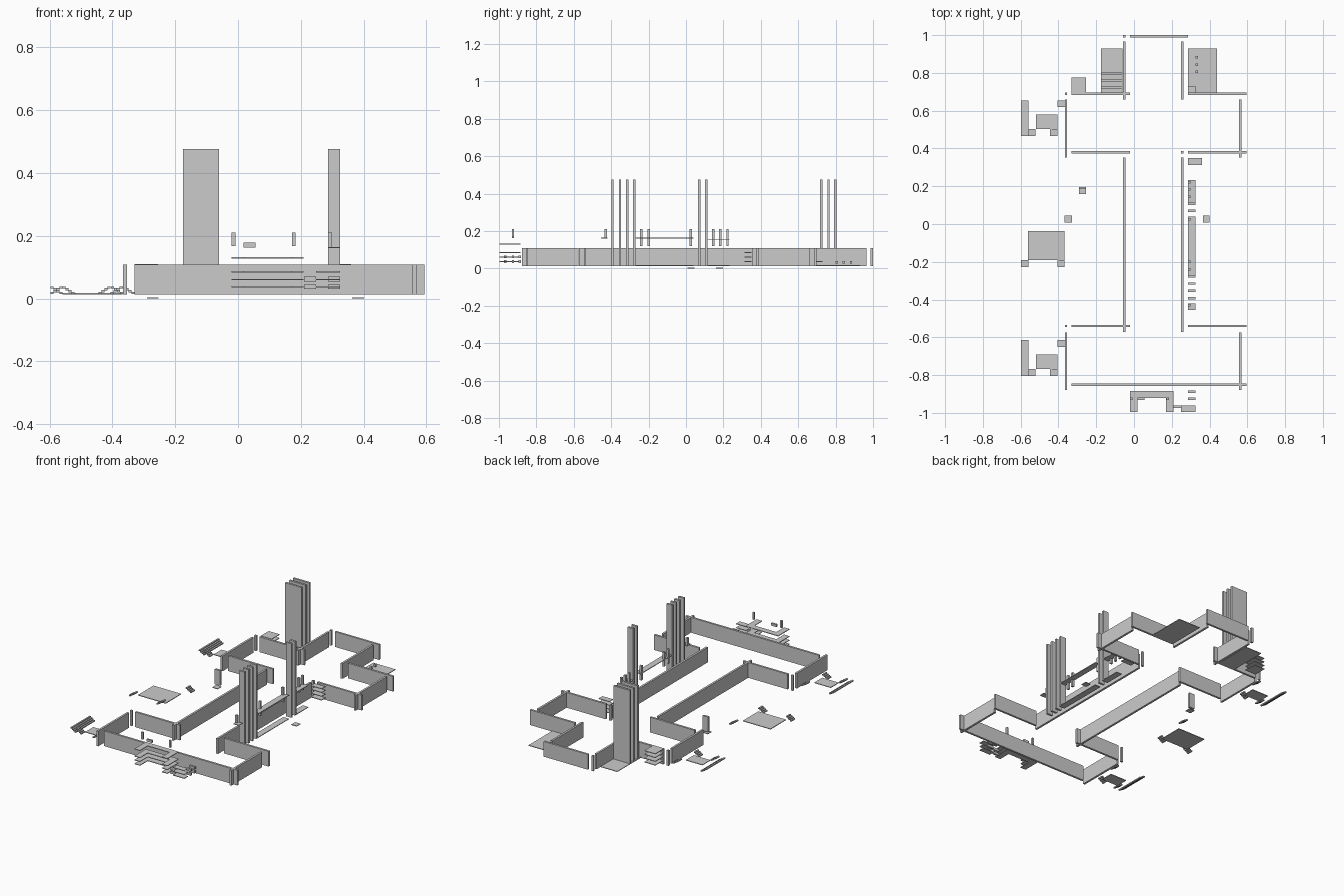
import bpy, bmesh
from mathutils import Vector


def part(name, boxes):
    """One object made of axis-aligned boxes (x0, x1, y0, y1, z0, z1)."""
    bm = bmesh.new()
    for x0, x1, y0, y1, z0, z1 in boxes:
        vs = bmesh.ops.create_cube(bm, size=1)["verts"]
        for v in vs:
            v.co = Vector(((x0 + x1) / 2 + v.co.x * (x1 - x0),
                           (y0 + y1) / 2 + v.co.y * (y1 - y0),
                           (z0 + z1) / 2 + v.co.z * (z1 - z0)))
    me = bpy.data.meshes.new(name)
    bm.to_mesh(me)
    bm.free()
    ob = bpy.data.objects.new(name, me)
    bpy.context.collection.objects.link(ob)
    return ob


T = 0.0065            # half wall thickness
Z0, Z1 = 0.013, 0.108  # wall foot and top
S = 0.004             # slab thickness


def wall_x(y, x0, x1):
    return (x0, x1, y - T, y + T, Z0, Z1)


def wall_y(x, y0, y1):
    return (x - T, x + T, y0, y1, Z0, Z1)


def slab(x0, x1, y0, y1, z=0.013):
    return (x0, x1, y0, y1, z, z + S)


def stack(x0, x1, y0, y1, levels):
    return [slab(x0, x1, y0, y1, z - S / 2) for z in levels]


# Outer walls of the floor plan
walls = [wall_x(-0.85, -0.33, 0.595), wall_x(0.9935, -0.02, 0.287)]
for y in (0.69, 0.38, -0.54):
    walls += [wall_x(y, -0.33, -0.02), wall_x(y, 0.285, 0.595)]
for x in (-0.36, 0.563):
    walls += [wall_y(x, 0.352, 0.66), wall_y(x, -0.878, -0.574)]
for x in (-0.051, 0.256):
    walls += [wall_y(x, -0.572, 0.352), wall_y(x, 0.66, 0.966)]
part("outer_walls", walls)

# Thin posts standing in the corner gaps
part("corner_posts", [wall_y(x, y - T, y + T) for x, y in
     ((-0.051, 0.9935), (-0.36, 0.69), (0.256, 0.38), (-0.36, -0.54))])

# Tall chimney slabs
part("rear_chimney", [(-0.175, -0.06, y - T, y + T, Z0, 0.476)
                      for y in (0.723, 0.762, 0.799)])
part("side_chimneys", [(0.286, 0.325, y - T, y + T, Z0, 0.476)
                       for y in (-0.393, -0.353, -0.315, -0.277, 0.071, 0.108)])

# Front porch: stacked U-shaped trays
LV = (0.0375, 0.061, 0.085, 0.13)
porch = []
for a in ((-0.02, 0.208, -0.92, -0.884), (-0.02, 0.018, -0.996, -0.92),
          (0.17, 0.208, -0.996, -0.92)):
    porch += stack(*a, LV)
part("porch_trays", porch)
part("porch_side_steps", stack(0.248, 0.325, -0.996, -0.96, LV[:3]))
rails = []
for z in (0.030, 0.055):
    rails += [(0.21, 0.248, -0.973, -0.96, z, z + 0.015)]
    rails += [(0.286, 0.325, y - T, y + T, z, z + 0.015) for y in (-0.925, -0.888)]
part("porch_rails", rails)
part("porch_posts", [(x - 0.006, x + 0.006, -0.931, -0.919, 0.167, 0.211)
                     for x in (-0.014, 0.178)])
part("porch_beam", [(0.018, 0.055, -0.931, -0.919, 0.163, 0.178)])

# Balcony rails along the right wall
part("balcony_floors", [slab(0.286, 0.325, y0, y1, z) for y0, y1, z in (
    (-0.275, 0.04, 0.161), (0.11, 0.232, 0.151), (-0.455, -0.42, 0.161),
    (-0.275, 0.04, Z0), (0.11, 0.232, Z0))])
part("balcony_posts", [(0.286, 0.299, y - T, y + T, z, 0.211) for y, z in (
    (-0.43, 0.165), (-0.24, 0.12), (-0.2, 0.12), (0.026, 0.12),
    (0.145, 0.12), (0.183, 0.12), (0.222, 0.12))])

# Small stacked steps beside the side wings
ST = (0.0375, 0.061, 0.085, 0.108)
part("right_steps", stack(0.286, 0.36, 0.313, 0.35, ST))
part("left_rear_steps", stack(-0.33, -0.255, 0.697, 0.775, ST))

# Rear terraces
part("rear_left_terrace", [slab(-0.175, -0.06, 0.69, 0.93)])
part("rear_right_terrace", [slab(0.286, 0.4, 0.69, 0.93), slab(0.4, 0.44, 0.69, 0.93),
                            (0.286, 0.325, 0.69, 0.73, 0.035, 0.039)])
part("terrace_posts", [(0.326, 0.339, y - T, y + T, 0.025, 0.04)
                       for y in (0.805, 0.843, 0.882)])

# Ground pads and the free-standing panel
part("ground_pads", [(-0.29, -0.253, 0.16, 0.197, 0, S), (0.364, 0.401, 0.007, 0.045, 0, S)])
part("standing_panel", [(-0.29, -0.253, 0.184, 0.197, Z0, Z1)])


# Stepped garden edges: four little treads rising in x (direction 1) or falling (-1)
def treads(x0, y0, y1, direction):
    w = 0.0385 / 4
    out = []
    for i in range(4):
        k = i if direction > 0 else 3 - i
        z = 0.014 + 0.006 * k
        out.append((x0 + i * w, x0 + (i + 1) * w, y0, y1, z, z + 0.007))
    return out


for label, y in (("rear", 0.465), ("front", -0.805)):
    part(label + "_garden_steps",
         treads(-0.598, y, y + 0.19, -1) + treads(-0.559, y, y + 0.037, -1)
         + treads(-0.444, y, y + 0.037, 1) + treads(-0.405, y + 0.154, y + 0.19, -1))
    part(label + "_garden_slab", [slab(-0.52, -0.406, y + 0.037, y + 0.115)])
part("middle_garden_slab", [slab(-0.56, -0.368, -0.19, -0.037)])
part("middle_garden_steps", treads(-0.598, -0.227, -0.19, 1)
     + treads(-0.406, -0.227, -0.19, 1) + treads(-0.368, 0.007, 0.045, -1))
